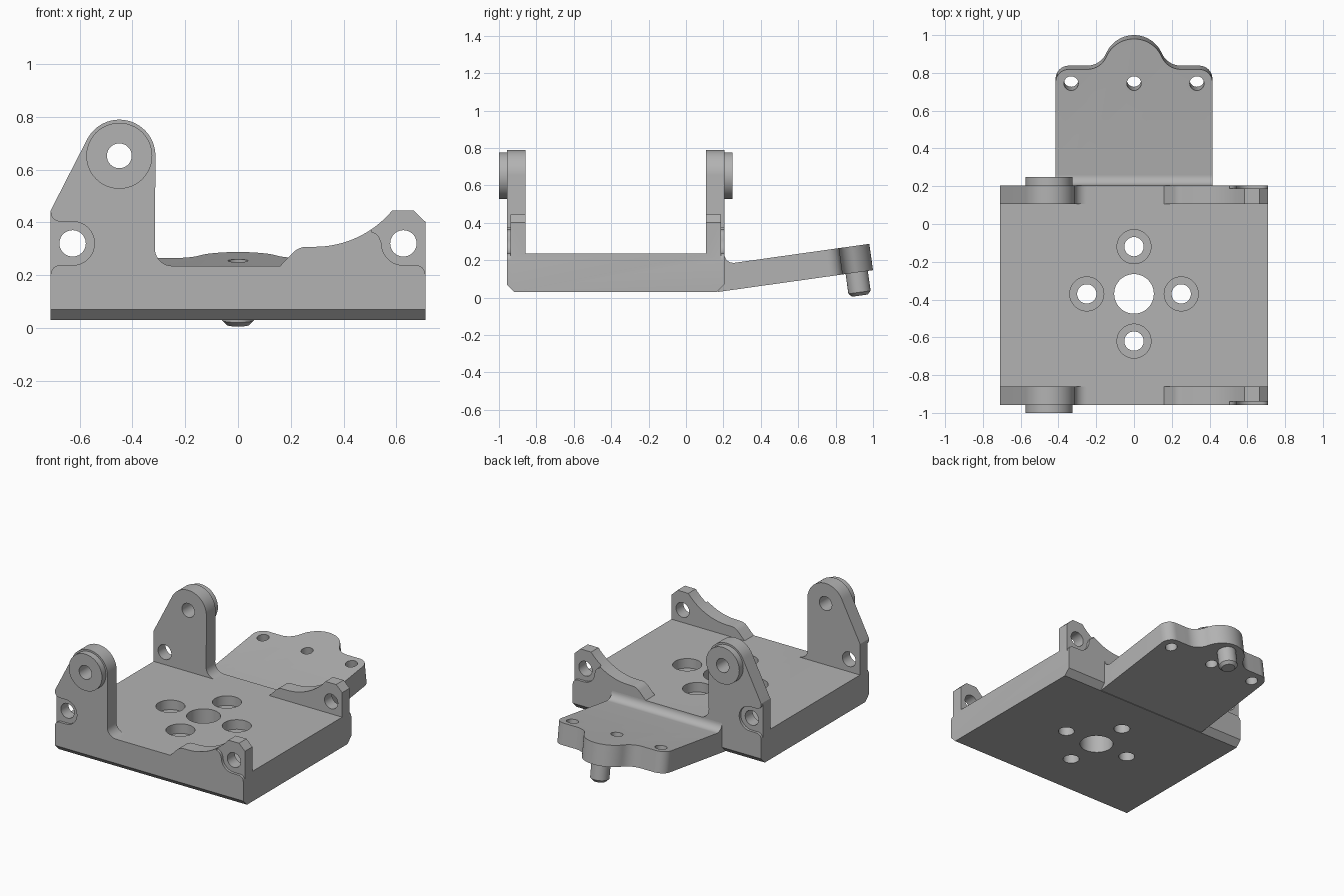
import bpy
import bmesh
from math import sin, cos, radians
from mathutils import Matrix

cube = bpy.data.objects.get("Cube")
if cube:
    bpy.data.objects.remove(cube, do_unlink=True)

GREY = (0.45, 0.45, 0.45, 1)
metal = bpy.data.materials.new("grey_metal")
metal.use_nodes = True
metal.diffuse_color = GREY
metal.node_tree.nodes["Principled BSDF"].inputs["Base Color"].default_value = GREY


def arc(cx, cy, r, start, end, steps=16):
    """Points along a circular arc, angles in degrees."""
    angles = [radians(start + (end - start) * i / steps) for i in range(steps + 1)]
    return [(cx + r * cos(a), cy + r * sin(a)) for a in angles]


def prism(name, outline, axis, low, high):
    """Extrude a 2D outline along one axis; the outline holds the other two in order."""
    place = {"x": lambda a, b, d: (d, a, b),
             "y": lambda a, b, d: (a, d, b),
             "z": lambda a, b, d: (a, b, d)}[axis]
    bm = bmesh.new()
    rings = [[bm.verts.new(place(a, b, d)) for a, b in outline] for d in (low, high)]
    for ring in rings:
        bm.faces.new(ring)
    n = len(outline)
    for i in range(n):
        j = (i + 1) % n
        bm.faces.new((rings[0][i], rings[0][j], rings[1][j], rings[1][i]))
    bmesh.ops.recalc_face_normals(bm, faces=bm.faces)
    mesh = bpy.data.meshes.new(name)
    bm.to_mesh(mesh)
    bm.free()
    mesh.materials.append(metal)
    obj = bpy.data.objects.new(name, mesh)
    bpy.context.collection.objects.link(obj)
    return obj


def disc(name, axis, a, b, r, low, high):
    return prism(name, arc(a, b, r, 0, 360, 48)[:-1], axis, low, high)


def combine(target, tool, operation="DIFFERENCE"):
    """Apply a boolean and discard the tool."""
    tool.hide_render = True
    mod = target.modifiers.new("shape", "BOOLEAN")
    mod.operation, mod.solver, mod.object = operation, "EXACT", tool
    with bpy.context.temp_override(object=target, active_object=target):
        bpy.ops.object.modifier_apply(modifier=mod.name)
    bpy.data.objects.remove(tool, do_unlink=True)


FRONT, BACK = -0.957, 0.205      # outer wall faces
HALF, WALL = 0.71, 0.098         # half width, wall thickness
FLOOR, BOTTOM, BEVEL = 0.235, 0.03, 0.04
PIVOT = (-0.45, 0.652)
SLOT_X, SLOT_Z, SLOT_R = 0.627, 0.32, 0.083

# Bracket body: channel section crossed with the wall silhouette
channel = [(FRONT + BEVEL, BOTTOM), (BACK - BEVEL, BOTTOM), (BACK, BOTTOM + BEVEL),
           (BACK, 1), (BACK - WALL, 1), (BACK - WALL, FLOOR),
           (FRONT + WALL, FLOOR), (FRONT + WALL, 1), (FRONT, 1), (FRONT, BOTTOM + BEVEL)]
silhouette = [(-HALF, 0), (-HALF, 0.445)]
silhouette += arc(*PIVOT, 0.137, 154, 0, 28)              # tall ear
silhouette += arc(-0.25, 0.3, 0.065, 180, 270, 10)        # ear root fillet
silhouette += [(0.16, FLOOR)]
silhouette += arc(0.26, 0.237, 0.07, 135, 90, 8)          # low ear ramp
silhouette += arc(0.29, 0.691, 0.384, 270, 320, 14)
silhouette += [(0.665, 0.445), (HALF, 0.402), (HALF, 0)]
body = prism("bracket_body", channel, "x", -1, 1)
combine(body, prism("wall_cutter", silhouette, "y", -2, 2), "INTERSECT")

# Shallow recesses on the outer wall faces, open to the side edges
left_end = arc(-SLOT_X, SLOT_Z, SLOT_R, -90, 90)
lower = arc(-0.675, SLOT_Z - SLOT_R - 0.035, 0.035, 180, 90, 6)
upper = [(x, 2 * SLOT_Z - z) for x, z in reversed(lower)]
ear_recess = [(-1, lower[0][1])] + lower + left_end + upper + [(-1, upper[-1][1])]
low_recess = [(1, lower[0][1])] + [(-x, z) for x, z in lower]
low_recess += arc(SLOT_X, SLOT_Z, SLOT_R, 270, 180, 10)
low_recess += arc(0.499, 0.322, 0.042, 10, 80, 8) + [(0.49, 1), (1, 1)]
for recess in (ear_recess, low_recess):
    for low, high in ((-2, FRONT + 0.018), (BACK - 0.018, 2)):
        combine(body, prism("recess_cutter", recess, "y", low, high))
for x in (-SLOT_X, SLOT_X):
    combine(body, disc("bolt_hole_cutter", "y", x, SLOT_Z, 0.05, -2, 2))
combine(body, disc("pivot_hole_cutter", "y", *PIVOT, 0.047, -2, 2))

# Floor holes: one large, four counterbored around it
combine(body, disc("centre_hole_cutter", "z", 0, -0.37, 0.105, -1, 1))
for dx, dy in ((0.25, 0), (-0.25, 0), (0, 0.25), (0, -0.25)):
    combine(body, disc("screw_hole_cutter", "z", dx, dy - 0.37, 0.051, -1, 1))
    combine(body, disc("counterbore_cutter", "z", dx, dy - 0.37, 0.09, 0.17, 1))

# Pivot bosses on the outside of the tall ears
bosses = []
for name, low, high in (("front_boss", -1, FRONT + 0.01), ("back_boss", BACK - 0.01, 0.248)):
    boss = disc(name, "y", *PIVOT, 0.125, low, high)
    combine(boss, disc("boss_hole_cutter", "y", *PIVOT, 0.047, -2, 2))
    bosses.append(boss)

# Tilted tongue with a rounded nose and shoulders, filleted into the body
THICK = 0.142
half = [(0.415, 0)] + arc(0.345, 0.605, 0.07, 0, 90, 10)
half += arc(0.248, 0.785, 0.11, 270, 203.3, 10)
half += arc(0, 0.678, 0.16, 23.3, 90, 14)
plan = half + [(-x, u) for x, u in reversed(half[:-1])]
section = [(0, 0), (1, 0), (1, THICK)]
section += arc(0.1117, THICK + 0.049, 0.049, 270, 172, 10) + [(0, 0.1)]
tongue = prism("tongue", plan, "z", -1, 1)
combine(tongue, prism("section_cutter", section, "x", -1, 1), "INTERSECT")
for x in (-0.333, 0, 0.333):
    combine(tongue, disc("tongue_hole_cutter", "z", x, 0.6, 0.038, -1, 1))

# Locating pin with a chamfered tip under the nose
pin = disc("locating_pin", "z", 0, 0.75, 0.06, -0.125, 0.02)
bm = bmesh.new()
bm.from_mesh(pin.data)
tip = [e for e in bm.edges if all(v.co.z < -0.1 for v in e.verts)]
bmesh.ops.bevel(bm, geom=tip, offset=0.018, segments=1, affect="EDGES")
bm.to_mesh(pin.data)
bm.free()

tilt = Matrix.Translation((0, 0.17, BOTTOM)) @ Matrix.Rotation(radians(8), 4, "X")
for part in (tongue, pin):
    part.data.transform(tilt)

# Smooth the curved faces, keep the edges sharp
for part in [body, tongue, pin] + bosses:
    bpy.ops.object.select_all(action="DESELECT")
    part.select_set(True)
    bpy.context.view_layer.objects.active = part
    bpy.ops.object.shade_smooth_by_angle(angle=radians(25))
